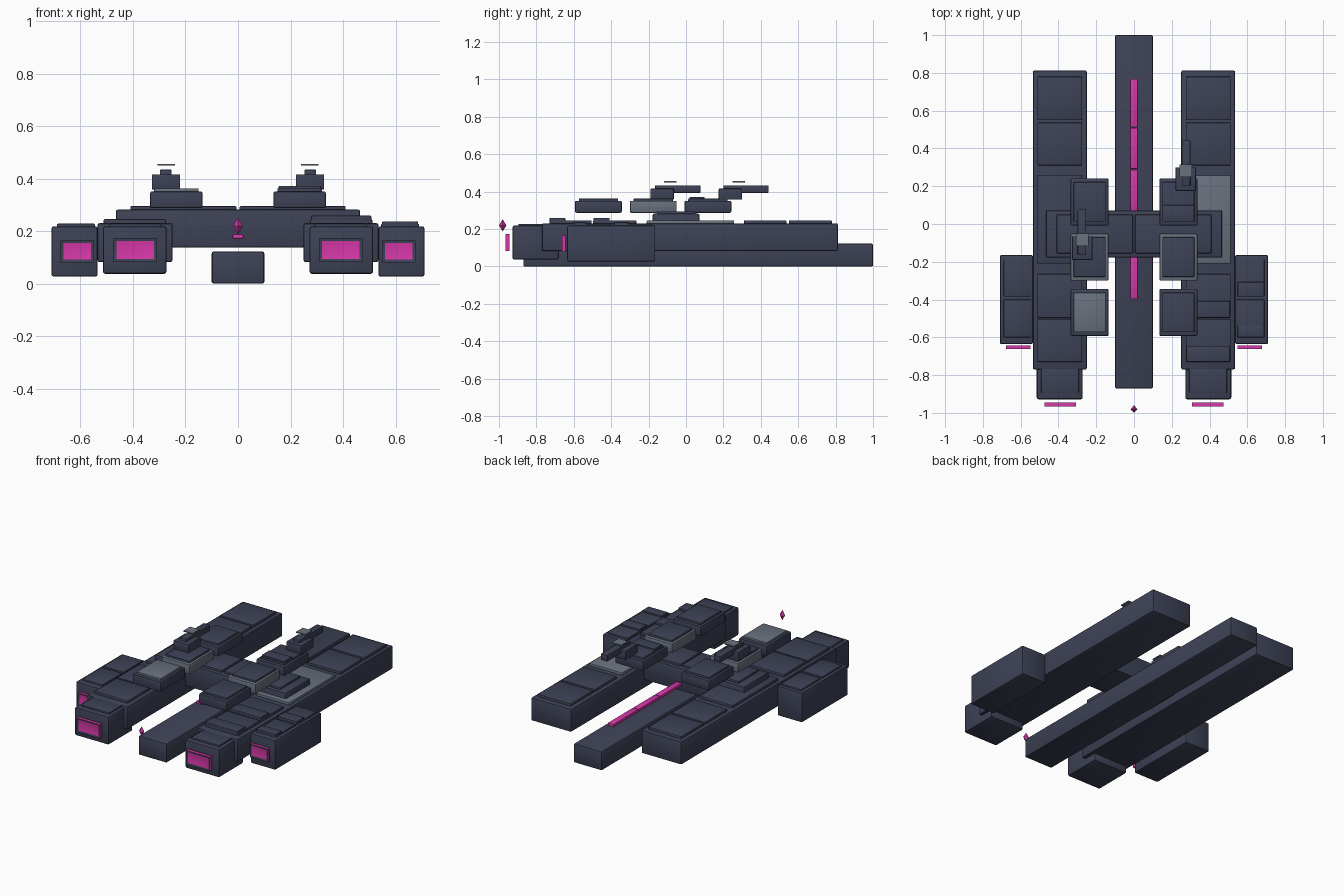
import bpy, bmesh

if "Cube" in bpy.data.objects:
    bpy.data.objects.remove(bpy.data.objects["Cube"])


def material(name, rgb):
    m = bpy.data.materials.new(name)
    m.diffuse_color = (*rgb, 1)
    m.use_nodes = True
    m.node_tree.nodes["Principled BSDF"].inputs["Base Color"].default_value = m.diffuse_color
    return m


NAVY = material("navy_armour", (0.047, 0.054, 0.092))
GREY = material("grey_panel", (0.14, 0.165, 0.205))
PINK = material("pink_glow", (0.68, 0.04, 0.40))


def finish(name, bm, mats):
    bmesh.ops.recalc_face_normals(bm, faces=bm.faces)
    me = bpy.data.meshes.new(name)
    bm.to_mesh(me)
    bm.free()
    for m in mats:
        me.materials.append(m)
    ob = bpy.data.objects.new(name, me)
    bpy.context.collection.objects.link(ob)
    return ob


def cube(x, y, z):
    bm = bmesh.new()
    bmesh.ops.create_cube(bm, size=1)
    for v in bm.verts:
        for i, (a, b) in enumerate((x, y, z)):
            v.co[i] = (a + b) / 2 + v.co[i] * (b - a)
    return bm


def box(name, x, y, z, mat=NAVY, bevel=0.007):
    """Bevelled box from its ranges along each axis."""
    bm = cube(x, y, z)
    if bevel:
        bmesh.ops.bevel(bm, geom=bm.edges[:], offset=bevel, segments=2,
                        profile=0.5, affect='EDGES')
    return finish(name, bm, [mat])


def side_range(s, a, b):
    return (a, b) if s > 0 else (-b, -a)


def glow(name, x, y, z, border):
    """Exhaust panel with a dark rim and a recessed glowing centre."""
    bm = cube(x, y, z)
    bm.normal_update()
    front = min(bm.faces, key=lambda f: f.calc_center_median().y)
    rim = bmesh.ops.inset_region(bm, faces=[front], thickness=border, depth=-0.004)
    for f in rim["faces"]:
        f.material_index = 1
    return finish(name, bm, [PINK, NAVY])


# Central spine with floating light strip in segments
box("spine", (-0.1, 0.1), (-0.87, 1.0), (0.0, 0.122))
cuts = [-0.40, -0.16, 0.06, 0.29, 0.51, 0.77]
for i in range(5):
    box(f"light_strip_{i}", (-0.02, 0.02), (cuts[i] + 0.002, cuts[i + 1] - 0.002),
        (0.17, 0.188), PINK, 0.003)

# Floating diamond beacon
bm = bmesh.new()
ring = [bm.verts.new(p) for p in ((0.018, -0.98, 0.22), (0, -0.96, 0.22),
                                  (-0.018, -0.98, 0.22), (0, -1.0, 0.22))]
for tip in (bm.verts.new((0, -0.98, 0.252)), bm.verts.new((0, -0.98, 0.187))):
    for i in range(4):
        bm.faces.new((ring[i], ring[(i + 1) % 4], tip))
finish("beacon", bm, [PINK])

# Cross bridge and its two deck plates
box("bridge", (-0.465, 0.465), (-0.178, 0.072), (0.137, 0.282))

for s, tag in ((-1, "left"), (1, "right")):
    def X(a, b):
        return side_range(s, a, b)

    box(f"bridge_plate_{tag}", X(0.006, 0.41), (-0.155, 0.05), (0.275, 0.295), bevel=0.004)

    # Main hull, nose block and engine panel
    box(f"hull_{tag}", X(0.25, 0.535), (-0.77, 0.812), (0.082, 0.23))
    box(f"nose_{tag}", X(0.272, 0.515), (-0.928, -0.68), (0.037, 0.218), bevel=0.01)
    box(f"nose_plate_{tag}", X(0.292, 0.492), (-0.895, -0.745), (0.21, 0.228), bevel=0.004)
    glow(f"nose_glow_{tag}", X(0.308, 0.475), (-0.966, -0.944), (0.083, 0.174), 0.016)

    # Hull deck plates, one of them grey on the right
    for i, (a, b) in enumerate(((0.55, 0.78), (0.31, 0.537), (-0.21, 0.257),
                                (-0.497, -0.265), (-0.73, -0.505))):
        grey = s > 0 and i == 2
        box(f"deck_plate_{tag}_{i}", X(0.275, 0.512), (a, b), (0.22, 0.246),
            GREY if grey else NAVY, 0.005)

    # Outer pod with plates and engine panel
    box(f"pod_{tag}", X(0.535, 0.71), (-0.635, -0.165), (0.027, 0.218))
    for i, (a, b) in enumerate(((-0.385, -0.185), (-0.6, -0.4))):
        box(f"pod_plate_{tag}_{i}", X(0.545, 0.69), (a, b), (0.21, 0.228), bevel=0.004)
    glow(f"pod_glow_{tag}", X(0.548, 0.677), (-0.663, -0.644), (0.08, 0.165), 0.016)

    # Three raised pads with top plates
    for i, y0 in enumerate((-0.593, -0.3, -0.008)):
        box(f"pad_{tag}_{i}", X(0.135, 0.335), (y0, y0 + 0.25), (0.287, 0.351),
            GREY if i == 1 else NAVY)
        box(f"pad_plate_{tag}_{i}", X(0.15, 0.32), (y0 + 0.02, y0 + 0.23),
            (0.345, 0.363), GREY if (s < 0 and i == 0) else NAVY, 0.004)

    # Turret: body, barrel and floating sensor plate
    y0 = 0.18 if s > 0 else -0.185
    box(f"turret_body_{tag}", X(0.22, 0.328), (y0 - 0.005, y0 + 0.12), (0.358, 0.416), bevel=0.004)
    box(f"turret_barrel_{tag}", X(0.253, 0.298), (y0 + 0.02, y0 + 0.262), (0.394, 0.434), bevel=0.003)
    box(f"sensor_plate_{tag}", X(0.24, 0.307), (y0 + 0.068, y0 + 0.135), (0.449, 0.456), GREY, 0)

# Extra raised steps on the right side
for i, (a, b) in enumerate(((-0.73, -0.645), (-0.495, -0.408))):
    box(f"deck_step_{i}", (0.278, 0.508), (a, b), (0.24, 0.259), bevel=0.004)
for i, (a, b) in enumerate(((-0.385, -0.308), (-0.6, -0.535))):
    box(f"pod_step_{i}", (0.549, 0.686), (a, b), (0.222, 0.237), bevel=0.003)
box("pad_step", (0.155, 0.316), (0.02, 0.1), (0.358, 0.372), bevel=0.003)

# Smooth bevels, keep sharp edges
for ob in bpy.context.scene.objects:
    ob.select_set(True)
    bpy.context.view_layer.objects.active = ob
bpy.ops.object.shade_smooth_by_angle(angle=0.5)
